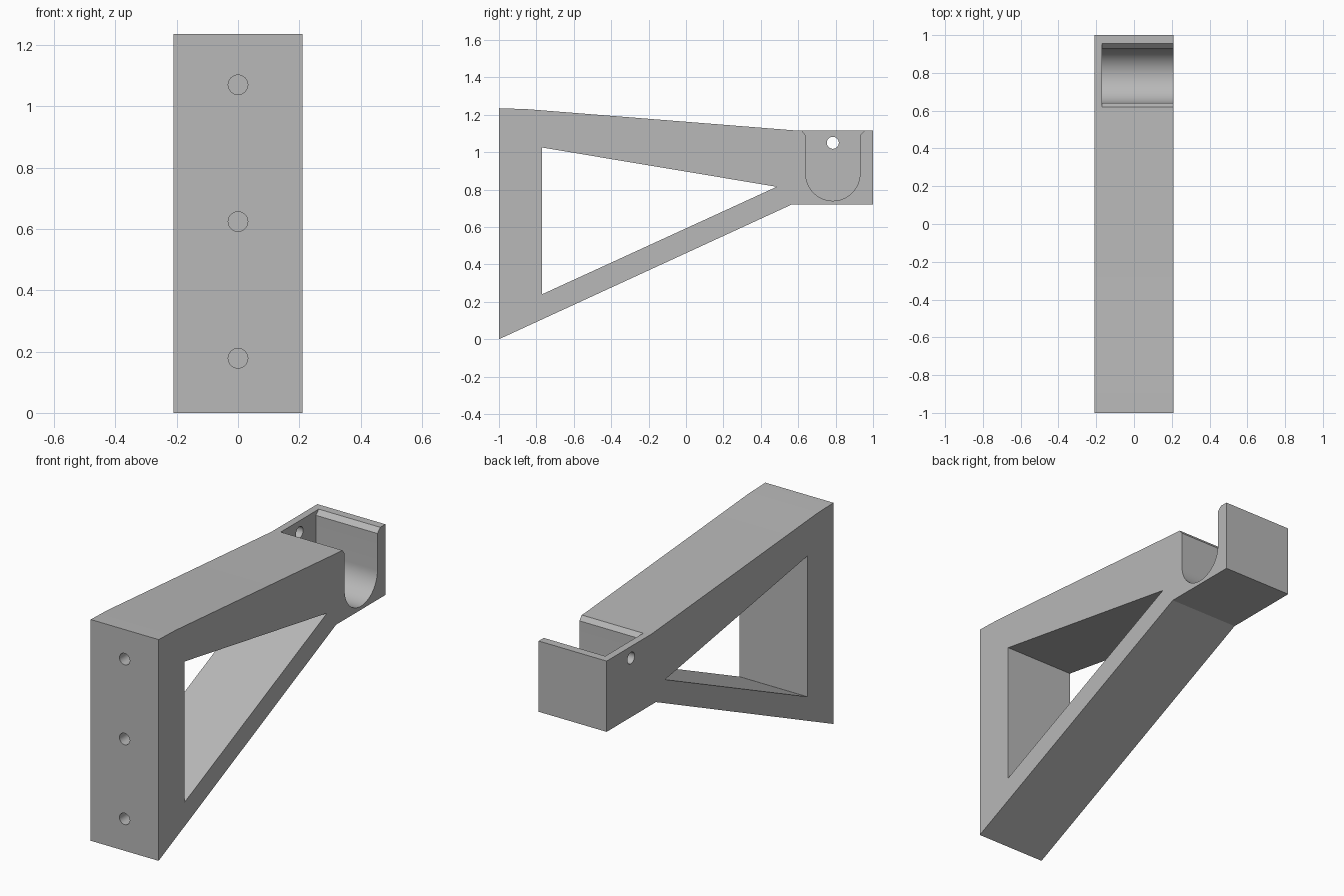
import bpy
import math

default = bpy.data.objects.get("Cube")
if default:
    bpy.data.objects.remove(default, do_unlink=True)

HALF = 0.21          # half the bracket width
WALL = -0.17         # inner face of the closed side wall
SLOT_Y, SLOT_R = 0.785, 0.145

grey = bpy.data.materials.new("plain grey")
grey.use_nodes = True
grey.diffuse_color = (0.48, 0.48, 0.48, 1)
grey.node_tree.nodes["Principled BSDF"].inputs["Base Color"].default_value = (0.48, 0.48, 0.48, 1)


def prism(name, outline, x0, x1):
    """Extrude a counter-clockwise (y, z) outline from x0 to x1."""
    n = len(outline)
    verts = [(x, y, z) for x in (x0, x1) for y, z in outline]
    faces = [tuple(reversed(range(n))), tuple(range(n, 2 * n))]
    faces += [(i, (i + 1) % n, n + (i + 1) % n, n + i) for i in range(n)]
    mesh = bpy.data.meshes.new(name)
    mesh.from_pydata(verts, [], faces)
    mesh.materials.append(grey)
    obj = bpy.data.objects.new(name, mesh)
    bpy.context.collection.objects.link(obj)
    return obj


def rod(name, radius, depth, location, rotation):
    bpy.ops.mesh.primitive_cylinder_add(vertices=32, radius=radius, depth=depth,
                                        location=location, rotation=rotation)
    obj = bpy.context.object
    obj.name = name
    obj.data.materials.append(grey)
    return obj


# Side profile of the whole bracket
bracket = prism("shelf_bracket", [
    (-1, 0), (0.565, 0.72), (1, 0.72), (1, 1.115),
    (0.6, 1.115), (-0.85, 1.23), (-1, 1.235)], -HALF, HALF)

# Triangular opening between the arm and the brace
cutters = [prism("opening_cutter", [(-0.77, 0.24), (0.485, 0.815), (-0.77, 1.025)], -0.5, 0.5)]

# Round-bottomed rod slot with a flared rim, closed on the right side
arc_z = 0.74 + SLOT_R
arc = [(SLOT_Y + SLOT_R * math.cos(a), arc_z + SLOT_R * math.sin(a))
       for a in (math.pi + math.pi * i / 32 for i in range(33))]
rim = [(0.93, 1.09), (0.955, 1.115), (0.955, 1.3), (0.62, 1.3), (0.62, 1.115), (0.64, 1.09)]
cutters.append(prism("slot_cutter", arc + rim, WALL, 0.5))

# Small pin hole through the slot wall
cutters.append(rod("pin_hole_cutter", 0.032, 0.2, (-0.19, SLOT_Y, 1.05), (0, math.pi / 2, 0)))

# Blind screw holes in the mounting face
for z in (0.178, 0.624, 1.07):
    cutters.append(rod("screw_hole_cutter", 0.032, 0.36, (0, -1, z), (math.pi / 2, 0, 0)))

# Cut everything and discard the cutters
bpy.ops.object.select_all(action='DESELECT')
bracket.select_set(True)
bpy.context.view_layer.objects.active = bracket
for cutter in cutters:
    cutter.hide_render = True
    mod = bracket.modifiers.new("cut", 'BOOLEAN')
    mod.operation = 'DIFFERENCE'
    mod.solver = 'EXACT'
    mod.object = cutter
    bpy.ops.object.modifier_apply(modifier=mod.name)
    bpy.data.objects.remove(cutter, do_unlink=True)

bpy.ops.object.shade_smooth_by_angle(angle=math.radians(20))
